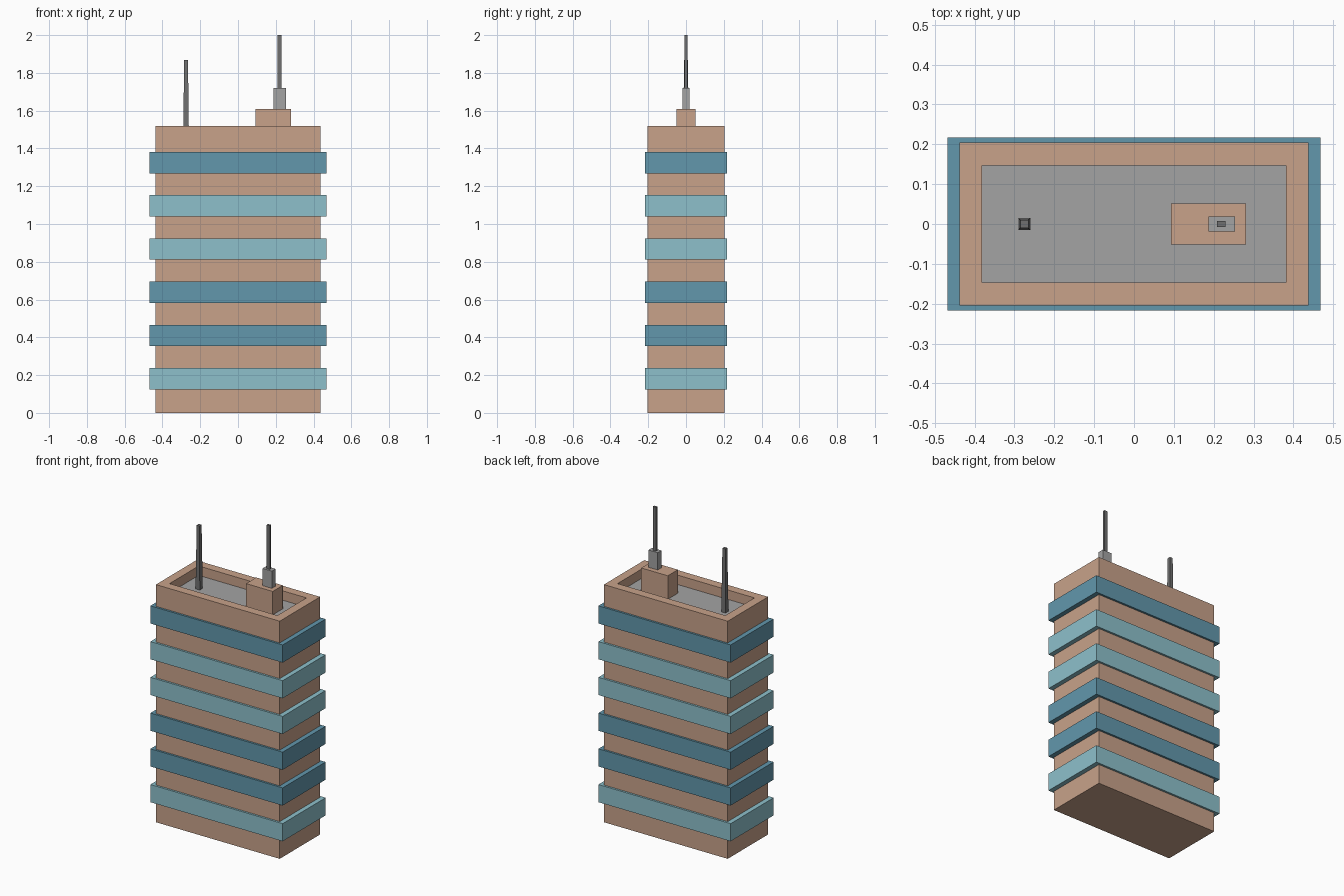
import bpy, bmesh

if "Cube" in bpy.data.objects:
    bpy.data.objects.remove(bpy.data.objects["Cube"])


def material(name, rgb):
    lin = [((c / 255 + 0.055) / 1.055) ** 2.4 for c in rgb]
    m = bpy.data.materials.new(name)
    m.diffuse_color = (*lin, 1)
    m.use_nodes = True
    m.node_tree.nodes["Principled BSDF"].inputs["Base Color"].default_value = m.diffuse_color
    return m


TAN = material("tan_wall", (200, 162, 138))
LIGHT = material("light_teal_glass", (141, 192, 203))
DARK = material("dark_teal_glass", (98, 151, 172))
GREY = material("roof_grey", (163, 163, 163))
STEEL = material("dark_steel", (112, 112, 112))


def box(name, mat, cx, hx, hy, z0, z1, taper=1.0):
    """Box centred on y = 0, half sizes hx and hy, top scaled by taper."""
    bm = bmesh.new()
    bmesh.ops.create_cube(bm, size=2)
    for v in bm.verts:
        top = v.co.z > 0
        k = taper if top else 1.0
        v.co = (cx + v.co.x * hx * k, v.co.y * hy * k, z1 if top else z0)
    me = bpy.data.meshes.new(name)
    bm.to_mesh(me)
    bm.free()
    me.materials.append(mat)
    ob = bpy.data.objects.new(name, me)
    bpy.context.collection.objects.link(ob)
    return ob


ROOF, TOP = 1.46, 1.52

# Tower body with a sunken grey roof
body = box("tower_body", TAN, 0, 0.438, 0.204, 0, TOP)
body.data.materials.append(GREY)
bm = bmesh.new()
bm.from_mesh(body.data)
bm.normal_update()
roof = max(bm.faces, key=lambda f: f.calc_center_median().z)
bmesh.ops.inset_region(bm, faces=[roof], thickness=0.08)
ext = bmesh.ops.extrude_discrete_faces(bm, faces=[roof])
floor = ext["faces"][0]
for v in floor.verts:
    v.co.z = ROOF
floor.material_index = 1
bmesh.ops.recalc_face_normals(bm, faces=bm.faces)
bm.to_mesh(body.data)
bm.free()

# Window bands, bottom to top
for i, mat in enumerate((LIGHT, DARK, DARK, LIGHT, LIGHT, DARK)):
    z = 0.125 + i * 0.2286
    box(f"window_band_{i + 1}", mat, 0, 0.468, 0.217, z, z + 0.113)

# Rooftop equipment and masts
box("roof_housing", TAN, 0.187, 0.094, 0.051, ROOF, 1.61)
box("mast_base", GREY, 0.22, 0.033, 0.019, 1.61, 1.72)
box("tall_mast", STEEL, 0.219, 0.011, 0.007, 1.72, 2.0)
box("tapered_antenna", STEEL, -0.275, 0.015, 0.015, ROOF, 1.867, 0.68)
